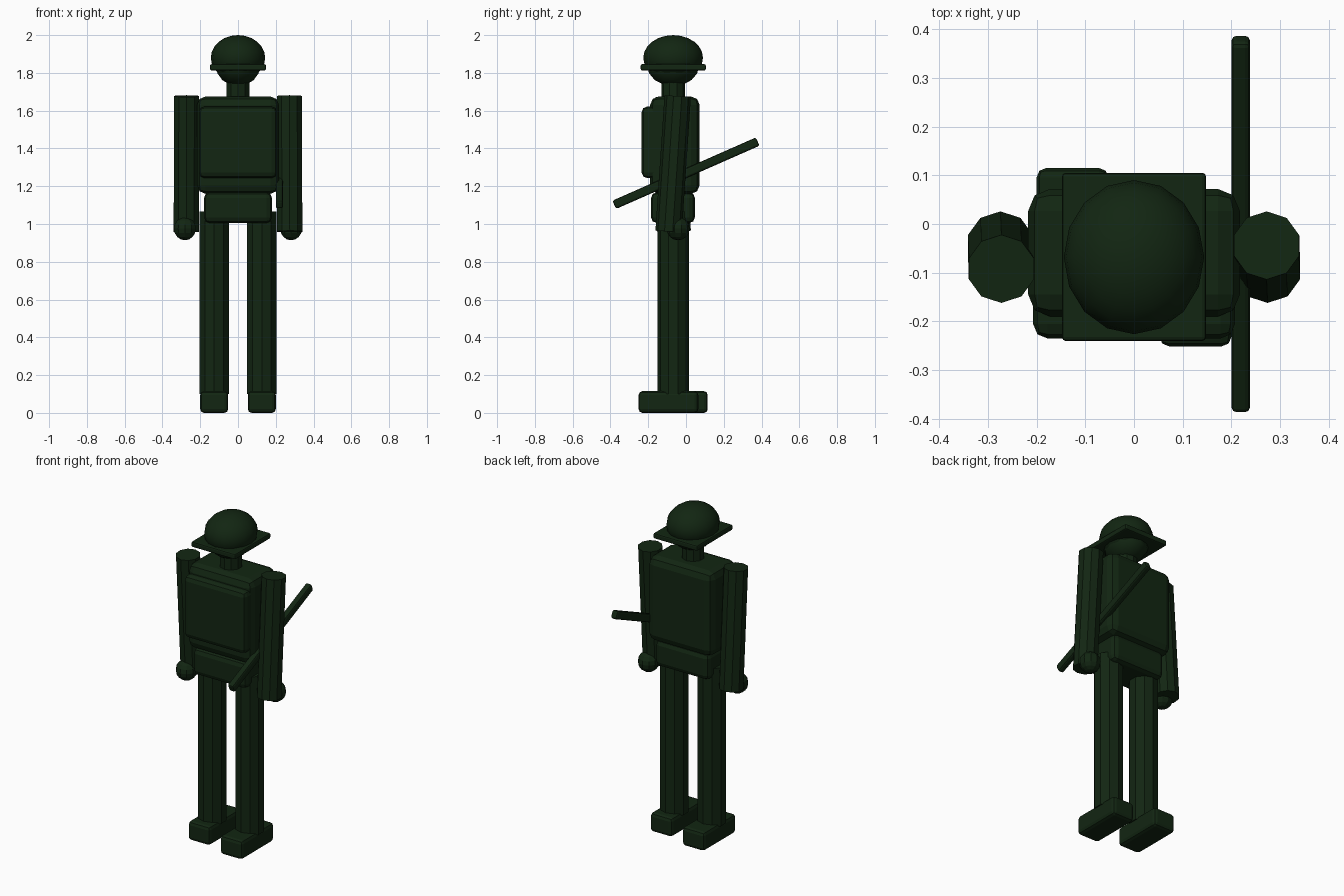
import bpy
from mathutils import Vector

if "Cube" in bpy.data.objects:
    bpy.data.objects.remove(bpy.data.objects["Cube"], do_unlink=True)

green = bpy.data.materials.new("dark_army_green")
green.use_nodes = True
COLOUR = (0.006, 0.019, 0.006, 1)
green.diffuse_color = COLOUR
green.node_tree.nodes["Principled BSDF"].inputs["Base Color"].default_value = COLOUR
MID_Y = -0.068  # centre line of the standing figure


def finish(name, bevel=0, segments=2, smooth=False):
    ob = bpy.context.object
    ob.name = name
    ob.data.materials.append(green)
    bpy.ops.object.transform_apply(location=False, rotation=False, scale=True)
    if bevel:
        mod = ob.modifiers.new("soft_edges", "BEVEL")
        mod.width, mod.segments = bevel, segments
    if smooth:
        bpy.ops.object.shade_smooth_by_angle()
    return ob


def box(name, low, high, bevel, segments=2):
    low, high = Vector(low), Vector(high)
    bpy.ops.mesh.primitive_cube_add(size=1, location=(low + high) / 2)
    bpy.context.object.scale = high - low
    return finish(name, bevel, segments)


def ball(name, centre, radii, segments, rings, smooth=False):
    bpy.ops.mesh.primitive_uv_sphere_add(segments=segments, ring_count=rings, location=centre)
    bpy.context.object.scale = radii
    return finish(name, smooth=smooth)


def limb(name, bottom, top, radius):
    # ten-sided cylinder between two points
    bottom, top = Vector(bottom), Vector(top)
    axis = top - bottom
    bpy.ops.mesh.primitive_cylinder_add(vertices=10, radius=radius, depth=axis.length,
                                        location=(bottom + top) / 2)
    ob = bpy.context.object
    ob.rotation_euler = (-axis.y / axis.z, axis.x / axis.z, 0)
    return finish(name)


# Head and helmet
ball("head", (0, MID_Y, 1.84), (0.118, 0.138, 0.11), 12, 8, True)
ball("helmet_dome", (0, MID_Y, 1.88), (0.144, 0.158, 0.12), 16, 12, True)
box("helmet_brim", (-0.148, -0.24, 1.813), (0.148, 0.105, 1.846), 0.008)
limb("neck", (0, MID_Y, 1.64), (0, MID_Y, 1.78), 0.063)

# Body
box("torso", (-0.217, -0.19, 1.16), (0.217, 0.072, 1.675), 0.045)
box("chest_plate", (-0.207, -0.235, 1.243), (0.207, -0.02, 1.622), 0.03)
box("hips", (-0.18, -0.185, 1.005), (0.18, 0.047, 1.168), 0.03)

# Limbs: the two sides swing in opposite directions
for side, s in (("left", 1), ("right", -1)):
    limb(side + "_leg", (s * 0.126, MID_Y, 0.1), (s * 0.126, MID_Y, 1.065), 0.083)
    foot_y = MID_Y - s * 0.025
    x1, x2 = sorted((s * 0.052, s * 0.2))
    box(side + "_foot", (x1, foot_y - 0.158, 0), (x2, foot_y + 0.158, 0.115), 0.02)
    limb(side + "_arm", (s * 0.274, MID_Y - s * 0.024, 0.96),
         (s * 0.272, MID_Y + s * 0.024, 1.677), 0.07)
    ball(side + "_hand", (s * 0.281, MID_Y + s * 0.026, 0.975), (0.061,) * 3, 10, 8)

# Rifle held slanted at the left side
rifle = box("rifle", (0.2, -0.415, 1.245), (0.238, 0.415, 1.293), 0.01)
rifle.rotation_euler.x = 0.415
